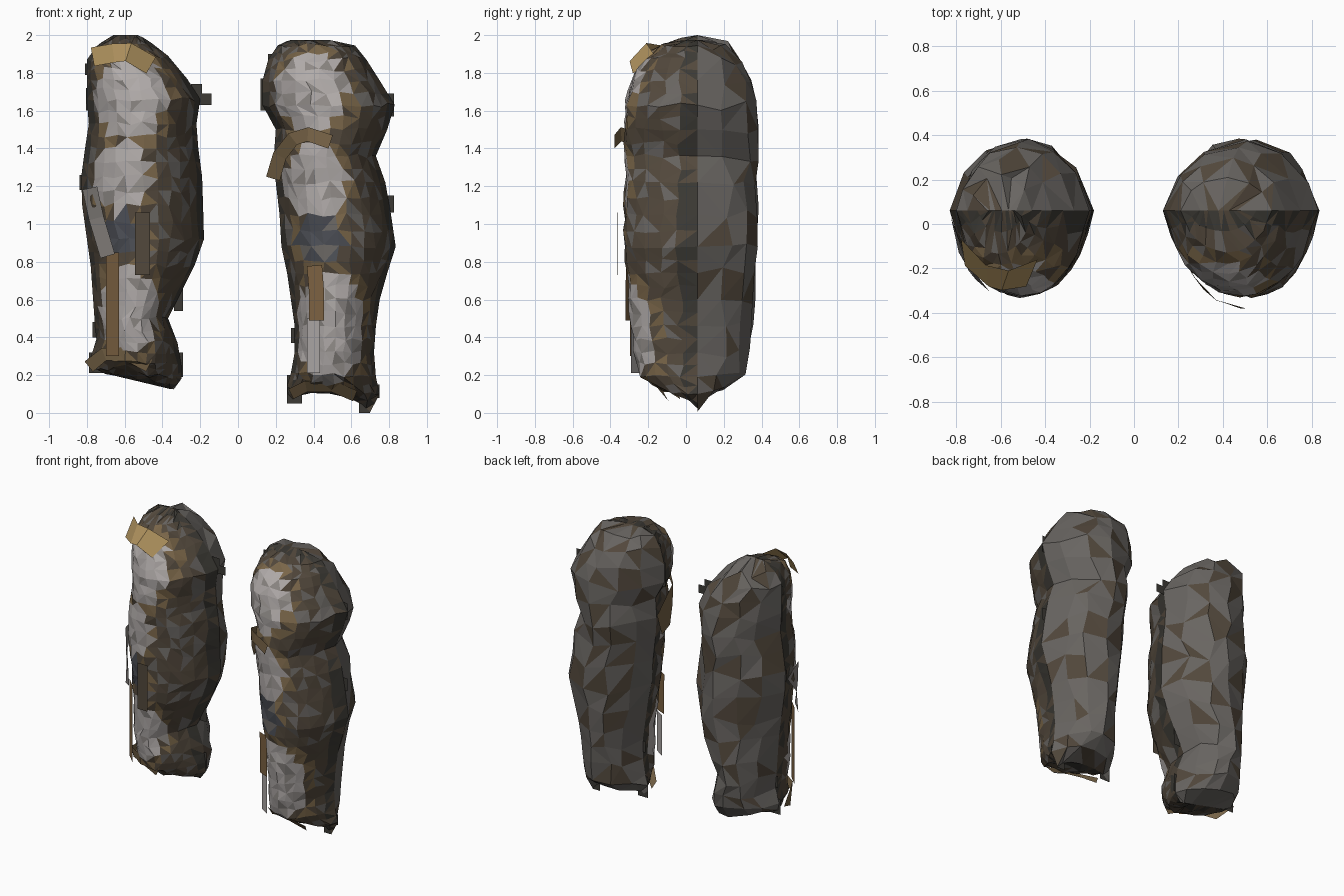
import bpy, bmesh, math, random
from mathutils import Vector

if "Cube" in bpy.data.objects:
    bpy.data.objects.remove(bpy.data.objects["Cube"])

random.seed(4)
SEAM = 0.06
FRONT, BACK = 0.386, 0.318


def material(name, rgb):
    m = bpy.data.materials.new(name)
    m.diffuse_color = (*rgb, 1)
    m.use_nodes = True
    m.node_tree.nodes["Principled BSDF"].inputs["Base Color"].default_value = m.diffuse_color
    return m


MATS = [material(n, c) for n, c in [
    ("steel_light", (0.44, 0.41, 0.40)), ("steel_mid", (0.27, 0.25, 0.235)),
    ("brown_dark", (0.085, 0.065, 0.045)), ("bronze", (0.19, 0.13, 0.065)),
    ("blue_grey", (0.075, 0.08, 0.095)), ("back_grey", (0.14, 0.13, 0.12)),
    ("soot", (0.045, 0.042, 0.035)), ("gold", (0.42, 0.28, 0.11)),
    ("strap_brown", (0.21, 0.125, 0.055))]]
LIGHT, MID, BROWN, BRONZE, BLUE, BACKG, SOOT, GOLD, STRAP = range(9)


def finish(name, bm):
    me = bpy.data.meshes.new(name)
    bm.to_mesh(me)
    bm.free()
    for m in MATS:
        me.materials.append(m)
    ob = bpy.data.objects.new(name, me)
    bpy.context.collection.objects.link(ob)
    return ob


def refine(rows):
    # insert midpoints between profile rows
    out = []
    for a, b in zip(rows, rows[1:]):
        out += [a, tuple((p + q) / 2 for p, q in zip(a, b))]
    return out + [rows[-1]]


def paint(c, plates):
    # plates: (x, z, rx, rz, colour), each ringed by a bronze rim
    rim = False
    for x, z, rx, rz, col in plates:
        r = math.hypot((c.x - x) / rx, (c.z - z) / rz)
        if r < 1 and c.y < -0.05:
            return col if random.random() < 0.85 else (MID if col == LIGHT else BACKG)
        rim = rim or (r < 1.3 and c.y < -0.12)
    if c.y > -0.02:
        return random.choice([SOOT, SOOT, BROWN])
    if rim:
        return random.choice([BRONZE, BRONZE, BROWN])
    return random.choice([BROWN, BROWN, BROWN, BACKG])


def half_shell(name, rows, cols, depth, sign, jit, plates=None):
    bm = bmesh.new()
    grid = []
    for i, (z, xl, xr, d, slant) in enumerate(rows):
        cx, hw = (xl + xr) / 2, (xr - xl) / 2
        line = []
        for j in range(cols + 1):
            a = math.pi * j / cols
            inner = j not in (0, cols)
            k, zz = 1, z - slant * math.cos(a) + max(0, .12 - z) * .8 * math.sin(a)
            if inner and 0 < i < len(rows) - 1:
                a += random.uniform(-jit, jit) / cols * 3
                k = 1 + random.uniform(-jit, jit) * 0.1
                zz += random.uniform(-jit, jit) * (0.06 if plates else 0.12)
            kx = k * .93 if inner else 1
            line.append(bm.verts.new((cx - hw * math.cos(a) * kx,
                                      SEAM + sign * depth * d * math.sin(a) * k, zz)))
        grid.append(line)
    for r0, r1 in zip(grid, grid[1:]):
        for j in range(cols):
            q = [r0[j], r1[j], r1[j + 1], r0[j + 1]]
            tris = ((0, 1, 2), (0, 2, 3)) if random.random() < .5 else ((0, 1, 3), (1, 2, 3))
            for t in tris:
                t = t if sign < 0 else t[::-1]
                f = bm.faces.new([q[n] for n in t])
                if plates:
                    f.material_index = paint(f.calc_center_median(), plates)
                else:
                    f.material_index = random.choice([BACKG, BACKG, BACKG, BROWN])
    bmesh.ops.remove_doubles(bm, verts=bm.verts, dist=0.0005)
    return finish(name, bm)


def strap(name, pts, width, col, wrap, lean=0):
    # flat ribbon: path in the front plane, wrapped on an ellipse (centre x, half width, depth)
    cx, hw, depth = wrap
    bm = bmesh.new()
    pts = [Vector((x, 0, z)) for x, z in pts]

    def on_leg(p, back):
        u = max(-1, min(1, (p.x - cx) / hw))
        return bm.verts.new((p.x, SEAM - depth * math.sqrt(1 - u * u) + back, p.z))

    pairs = []
    for i, p in enumerate(pts):
        t = pts[min(i + 1, len(pts) - 1)] - pts[max(i - 1, 0)]
        n = Vector((-t.z, 0, t.x)).normalized() * width / 2
        pairs.append((on_leg(p - n, -lean), on_leg(p + n, lean)))
    for a, b in zip(pairs, pairs[1:]):
        f = bm.faces.new((a[0], b[0], b[1], a[1]))
        f.material_index = col
    bm.normal_update()
    for f in bm.faces:
        if f.normal.y > 0:
            f.normal_flip()
    return finish(name, bm)


def tabs(name, items):
    # thin squared flanges standing out along the side seam
    bm = bmesh.new()
    for x0, x1, z0, z1 in items:
        f = bm.faces.new([bm.verts.new((x, SEAM, z))
                          for x, z in ((x0, z0), (x1, z0), (x1, z1), (x0, z1))])
        f.material_index = SOOT
    finish(name, bm)


# Profile rows: z, left x, right x, depth factor, end slant
left_rows = [
    (2.0, -.66, -.53, .0, 0), (1.95, -.75, -.46, .5, .01), (1.88, -.8, -.37, .74, .01),
    (1.77, -.8, -.27, .9, 0), (1.66, -.8, -.2, .98, 0), (1.53, -.79, -.22, 1, 0),
    (1.4, -.81, -.21, 1, 0), (1.25, -.83, -.19, .99, 0), (1.1, -.825, -.185, 1, 0),
    (.92, -.8, -.18, 1, 0), (.78, -.78, -.23, .98, 0), (.64, -.77, -.3, .95, 0),
    (.5, -.76, -.37, .92, 0), (.38, -.75, -.32, .89, -.01), (.27, -.78, -.3, .82, -.02),
    (.21, -.77, -.3, .6, -.03), (.165, -.7, -.34, .0, -.04)]
right_rows = [
    (1.975, .28, .48, .0, 0), (1.945, .21, .62, .48, 0), (1.87, .16, .68, .74, 0),
    (1.76, .13, .75, .9, 0), (1.63, .13, .83, .98, 0), (1.5, .2, .79, 1, 0),
    (1.36, .19, .73, 1, 0), (1.22, .2, .78, .98, 0), (1.05, .22, .81, 1, 0),
    (.88, .23, .835, 1, 0), (.74, .26, .79, .97, 0), (.6, .28, .75, .94, 0),
    (.46, .3, .73, .91, 0), (.32, .3, .72, .87, 0), (.2, .28, .73, .8, -.01),
    (.12, .26, .75, .48, -.02), (.03, .27, .7, .0, -.025)]

left_plates = [(-.57, 1.68, .19, .22, LIGHT), (-.61, 1.25, .15, .18, LIGHT),
               (-.6, .95, .12, .1, BLUE), (-.58, .56, .15, .24, LIGHT)]
right_plates = [(.39, 1.7, .19, .2, LIGHT), (.41, 1.22, .17, .2, LIGHT),
                (.44, .92, .13, .11, BLUE), (.48, .45, .18, .3, LIGHT)]

# Shells: finely faceted fronts, coarse backs
for side, rows, plates in (("left", left_rows, left_plates), ("right", right_rows, right_plates)):
    half_shell(side + "_leg_front", refine(rows), 12, FRONT, -1, .2, plates)
    half_shell(side + "_leg_back", rows, 6, BACK, 1, .25)

# Seam flanges
tabs("left_seam_flanges", [
    (-.81, -.74, 1.79, 1.85), (-.805, -.74, 1.6, 1.72), (-.84, -.78, 1.18, 1.26),
    (-.77, -.7, .4, .48), (-.79, -.7, .21, .32), (-.24, -.14, 1.63, 1.69),
    (-.36, -.29, .19, .32), (-.34, -.29, .54, .67), (-.25, -.19, 1.65, 1.74)])
tabs("right_seam_flanges", [
    (.12, .2, 1.6, 1.77), (.16, .22, 1.8, 1.9), (.2, .28, 1.28, 1.38), (.75, .825, 1.57, 1.69),
    (.76, .825, 1.06, 1.15), (.28, .36, .37, .45), (.26, .34, .05, .2), (.66, .75, .08, .15),
    (.64, .7, .0, .06)])

# Loose trim on the left leg
strap("left_top_trim", [(-.77, 1.885), (-.66, 1.905), (-.58, 1.91), (-.46, 1.84)], .1, GOLD, (-.57, .25, .315), .045)
strap("left_outer_strap", [(-.785, 1.19), (-.75, 1.03), (-.69, .83)], .08, MID, (-.5, .325, .41))
strap("left_inner_strap", [(-.505, 1.06), (-.505, .9), (-.505, .73)], .08, BROWN, (-.5, .32, .425))
strap("left_shin_strap", [(-.665, .85), (-.665, .6), (-.665, .3)], .07, STRAP, (-.54, .24, .385))
strap("left_ankle_trim", [(-.79, .245), (-.71, .31), (-.6, .315), (-.47, .25)], .07, BRONZE, (-.55, .25, .315), -.01)

# Loose trim on the right leg
strap("right_knee_trim", [(.185, 1.24), (.22, 1.36), (.29, 1.45), (.37, 1.475), (.49, 1.435)], .075, BRONZE, (.49, .3, .44))
strap("right_upper_shin_strap", [(.405, .78), (.415, .65), (.415, .49)], .08, STRAP, (.5, .28, .385))
strap("right_lower_shin_strap", [(.4, .5), (.4, .35), (.4, .21)], .07, LIGHT, (.5, .25, .365))
strap("right_ankle_trim", [(.28, .1), (.36, .14), (.5, .14), (.62, .09)], .06, BRONZE, (.49, .24, .21), -.03)
